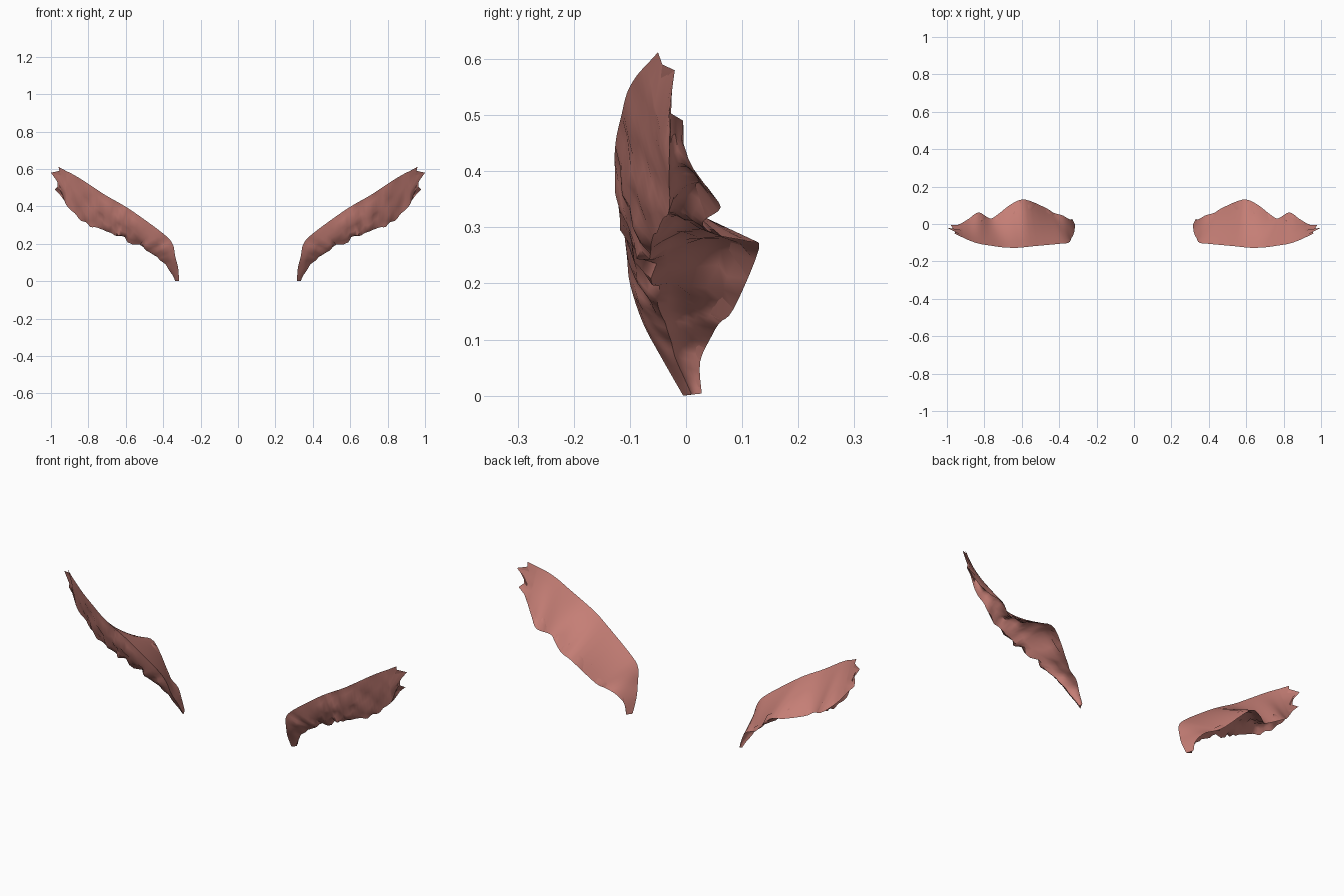
import bpy
import bmesh
from mathutils import Vector, noise

cube = bpy.data.objects.get("Cube")
if cube:
    bpy.data.objects.remove(cube, do_unlink=True)

flesh = bpy.data.materials.new("muscle_pink")
flesh.use_nodes = True
colour = (0.56, 0.21, 0.18, 1)
flesh.diffuse_color = colour
flesh.node_tree.nodes["Principled BSDF"].inputs["Base Color"].default_value = colour

# Stations from the lower tip to the upper end: front edge, back edge, belly edge
STATIONS = [
    ((.315, -.005, 0), (.33, .028, .004), (.335, .01, .002)),
    ((.32, -.045, .07), (.345, .025, .06), (.375, -.02, .07)),
    ((.335, -.077, .13), (.38, .045, .105), (.41, -.03, .11)),
    ((.35, -.1, .2), (.43, .06, .13), (.46, -.045, .15)),
    ((.4, -.106, .255), (.47, .085, .155), (.51, -.05, .18)),
    ((.55, -.12, .365), (.58, .13, .262), (.61, -.06, .225)),
    ((.62, -.127, .41), (.65, .11, .275), (.67, -.065, .25)),
    ((.7, -.125, .455), (.73, .05, .288), (.74, -.06, .28)),
    ((.77, -.115, .5), (.77, .03, .31), (.79, -.05, .3)),
    ((.83, -.105, .54), (.83, .062, .336), (.84, -.03, .338)),
    ((.88, -.088, .57), (.88, .03, .375), (.885, -.03, .375)),
    ((.92, -.07, .59), (.92, .005, .42), (.925, -.03, .425)),
]

# Torn upper end, from the front edge to the back edge
RAGGED_END = [Vector(p) for p in (
    (.96, -.05, .612), (.955, -.042, .59), (1, -.02, .58), (.965, -.025, .545),
    (.965, -.03, .505), (.98, -.005, .49), (.95, -.008, .46))]

SEGS = 6      # segments across each face of the sheet
STEPS = 4     # rows between stations


def spline(points, i, t):
    """Smooth point between points i and i + 1."""
    last = len(points) - 1
    a, b, c, d = (Vector(points[min(max(k, 0), last)]) for k in range(i - 1, i + 3))
    return (b * 2 + (c - a) * t + (a * 2 - b * 5 + c * 4 - d) * t * t
            + (b * 3 - a - c * 3 + d) * t ** 3) / 2


def bow(a, control, b):
    """Curved run of points from a to b, leaving out b."""
    for k in range(SEGS):
        t = k / SEGS
        yield a * (1 - t) ** 2 + control * 2 * t * (1 - t) + b * t * t


def section(front, back, belly):
    """Closed ring: inner top face, hollow beneath the flap, bulging front face."""
    middle = front.lerp(back, 0.5)
    top = list(bow(front, middle, back))
    hollow = belly.lerp(back, 0.5).lerp(front.lerp(back, 0.6), 1.0)
    bulge = front.lerp(belly, 0.5) + (belly - middle) * 0.35
    under = list(bow(back, hollow, belly)) + list(bow(belly, bulge, front))
    ripple = [p + (belly - middle) * 0.25 * noise.noise(p * 22) if 0 < k else p
              for k, p in enumerate(under)]
    return top + ripple


def end_section():
    """Ring that closes flat onto the torn end."""
    under = []
    for k in range(2 * SEGS):
        pos = SEGS - k / 2
        low = int(pos)
        high = min(low + 1, SEGS)
        under.append(RAGGED_END[low].lerp(RAGGED_END[high], pos - low))
    return RAGGED_END[:SEGS] + under


def build_muscle(name, side):
    edges = list(zip(*STATIONS))
    rings = [section(*(spline(e, i, s / STEPS) for e in edges))
             for i in range(len(STATIONS) - 1) for s in range(STEPS)]
    rings.append(section(*(Vector(e[-1]) for e in edges)))
    rings.append(end_section())

    bm = bmesh.new()
    rows = [[bm.verts.new((p.x * side, p.y, max(p.z, 0))) for p in ring]
            for ring in rings]
    for low, high in zip(rows, rows[1:]):
        for k in range(len(low)):
            n = (k + 1) % len(low)
            bm.faces.new((low[k], low[n], high[n], high[k]))
    bm.faces.new(rows[0])
    bmesh.ops.remove_doubles(bm, verts=bm.verts, dist=0.0002)
    bmesh.ops.recalc_face_normals(bm, faces=bm.faces)

    mesh = bpy.data.meshes.new(name)
    bm.to_mesh(mesh)
    bm.free()
    mesh.materials.append(flesh)
    obj = bpy.data.objects.new(name, mesh)
    bpy.context.collection.objects.link(obj)
    bpy.ops.object.select_all(action="DESELECT")
    obj.select_set(True)
    bpy.context.view_layer.objects.active = obj
    bpy.ops.object.shade_smooth_by_angle(angle=0.9)


build_muscle("left_muscle", 1)
build_muscle("right_muscle", -1)
